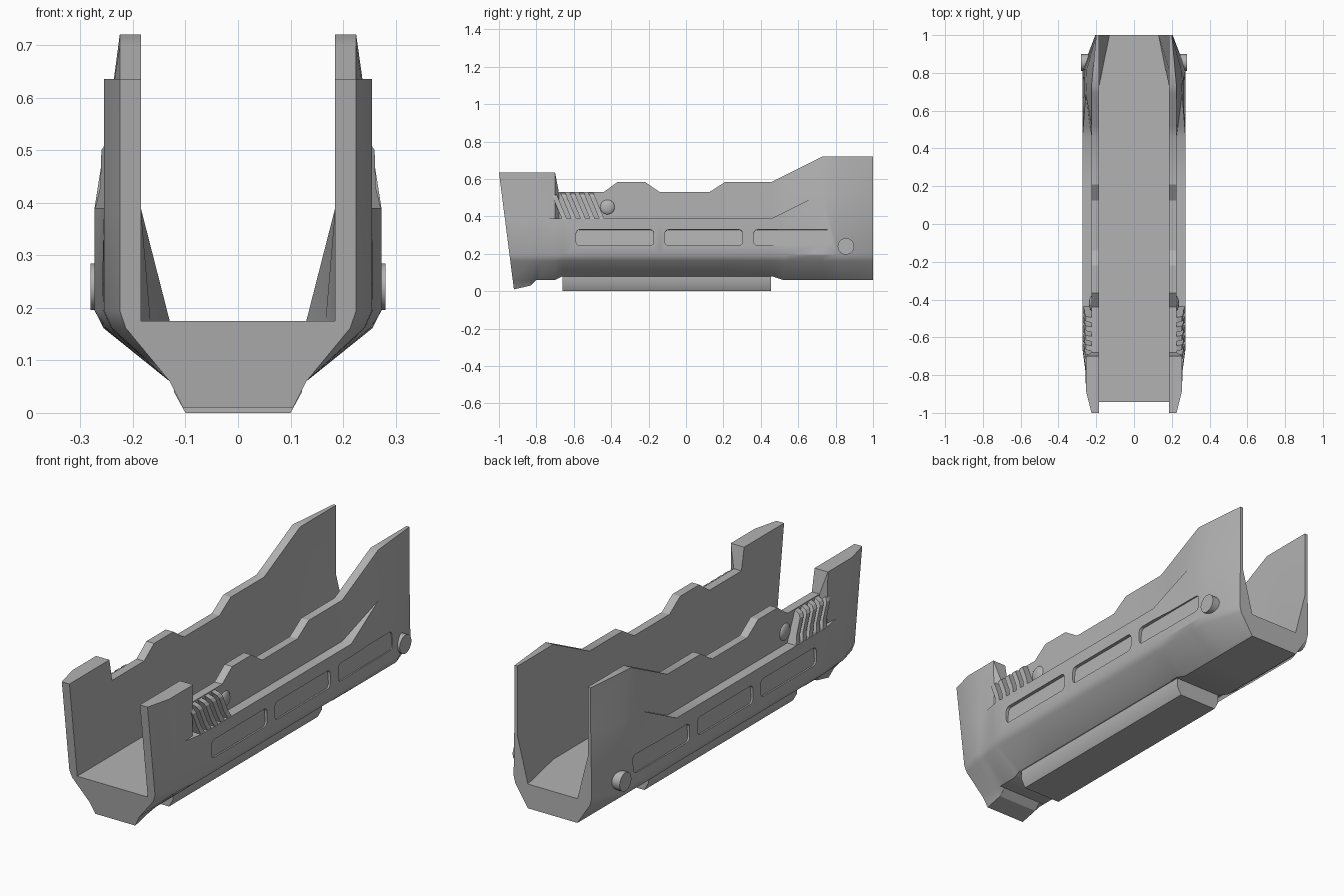
import bpy, bmesh, math
from mathutils import Matrix, Vector

if "Cube" in bpy.data.objects:
    bpy.data.objects.remove(bpy.data.objects["Cube"])

grey = bpy.data.materials.new("matte_grey")
grey.use_nodes = True
grey.diffuse_color = (0.45, 0.45, 0.45, 1)
grey.node_tree.nodes["Principled BSDF"].inputs["Base Color"].default_value = (0.45, 0.45, 0.45, 1)


def finish(bm, name, smooth=30):
    bmesh.ops.remove_doubles(bm, verts=bm.verts, dist=0.0003)
    bmesh.ops.recalc_face_normals(bm, faces=bm.faces)
    me = bpy.data.meshes.new(name)
    bm.to_mesh(me)
    bm.free()
    me.materials.append(grey)
    ob = bpy.data.objects.new(name, me)
    bpy.context.collection.objects.link(ob)
    if smooth:
        shade(ob, smooth)
    return ob


def shade(ob, angle):
    bpy.ops.object.select_all(action='DESELECT')
    ob.select_set(True)
    bpy.context.view_layer.objects.active = ob
    bpy.ops.object.shade_smooth_by_angle(angle=math.radians(angle))


def loft(bm, rings):
    rows = [[bm.verts.new(p) for p in r] for r in rings]
    n = len(rows[0])
    for a, b in zip(rows, rows[1:]):
        for i in range(n):
            j = (i + 1) % n
            bm.faces.new((a[i], a[j], b[j], b[i]))
    bm.faces.new(rows[0])
    bm.faces.new(rows[-1][::-1])


def at(keys, y):
    """Piecewise linear value of a (y, value) track."""
    if y <= keys[0][0]:
        return keys[0][1]
    for (a, u), (b, v) in zip(keys, keys[1:]):
        if y <= b:
            return u + (v - u) * (y - a) / (b - a)
    return keys[-1][1]


# Tracks along the length of the shell
TOP = [(-1, .635), (-.7, .635), (-.68, .53), (-.44, .53), (-.365, .585), (-.22, .585),
       (-.14, .53), (.125, .53), (.21, .585), (.46, .585), (.73, .72), (1, .72)]
BOTTOM = [(-1, .01), (-.88, .03), (-.8, .06), (-.7, .06), (-.66, .08), (.46, .08), (.52, .06)]
SIDE = [(-1, .225), (-.88, .255), (-.78, .257), (-.66, .273), (.82, .273), (1, .205)]
LEDGE_OUT = [(-1, .225), (-.88, .255), (-.76, .255), (-.66, .273), (.46, .273),
             (.69, .255), (.82, .25), (1, .2)]
LEDGE_IN = [(-1, .225), (-.88, .255), (-.76, .255), (-.7, .25), (-.68, .225),
            (.46, .225), (.69, .255), (.82, .25), (1, .2)]
LEDGE_Z = [(.46, .39), (.69, .505)]
RIM = [(-1, .225), (-.88, .255), (-.7, .255), (-.68, .225), (.73, .225), (1, .2)]
FLOOR = [(.73, .185), (1, .13)]
LEAN = [(-1, .128), (-.88, .08), (-.8, 0)]


def section(y):
    zb, zl, top, side = at(BOTTOM, y), at(LEDGE_Z, y), at(TOP, y), at(SIDE, y)
    low = Vector((.13, max(zb, .06)))
    corner = Vector((side, .175))
    half = [(.105, zb), low, corner.lerp(low, .12), (side, .195),
            (at(LEDGE_OUT, y), zl), (at(LEDGE_IN, y), zl), (at(RIM, y), top),
            (.185, top), (.185, .39), (at(FLOOR, y), .175)]
    outline = [(p[0], p[1]) for p in half] + [(-p[0], p[1]) for p in reversed(half)]
    return [(x, y + at(LEAN, y) * (.635 - z), z) for x, z in outline]


# Open-topped channel shell
stations = sorted({k[0] for t in (TOP, BOTTOM, SIDE, LEDGE_OUT, LEDGE_IN, RIM) for k in t})
bm = bmesh.new()
loft(bm, [section(y) for y in stations])
shell = finish(bm, "channel_shell", 0)

# Shallow rounded side recesses
bm = bmesh.new()
for s in (1, -1):
    for y in (-.38, .095, .57):
        m = (Matrix.Translation((s * .311, y, .29)) @ Matrix.Rotation(-s * .08, 4, 'Y')
             @ Matrix.Diagonal((.1, .415, .085, 1)))
        new = bmesh.ops.create_cube(bm, size=1, matrix=m)["verts"]
        edges = [e for e in {e for v in new for e in v.link_edges}
                 if abs(e.verts[0].co.x - e.verts[1].co.x) > .05]
        bmesh.ops.bevel(bm, geom=edges, offset=.02, segments=4, profile=.5, affect='EDGES')
cutter = finish(bm, "recess_cutter", 0)
cutter.hide_render = True
mod = shell.modifiers.new("recesses", 'BOOLEAN')
mod.operation, mod.solver, mod.object = 'DIFFERENCE', 'EXACT', cutter
bpy.ops.object.select_all(action='DESELECT')
shell.select_set(True)
bpy.context.view_layer.objects.active = shell
bpy.ops.object.modifier_apply(modifier=mod.name)
bpy.data.objects.remove(cutter)
shade(shell, 30)

# Bottom rail pad with chamfered sides
bm = bmesh.new()
pad = [(.1, 0), (.122, .04), (.122, .09)]
pad = pad + [(-x, z) for x, z in reversed(pad)]
loft(bm, [[(x, y, z) for x, z in pad] for y in (-.66, .455)])
finish(bm, "bottom_pad")

RIB = [(.215, .385), (.273, .385), (.262, .43), (.26, .5), (.25, .515), (.215, .53)]
for s, label in ((1, "left"), (-1, "right")):
    # Slanted grip ribs above the ledge
    bm = bmesh.new()
    for i in range(5):
        y0 = -.665 + i * .05
        loft(bm, [[(s * x, y - (z - .39) * .42, z) for x, z in RIB] for y in (y0, y0 + .027)])
    finish(bm, label + "_grip_ribs")

    # Low round boss behind the ribs
    bm = bmesh.new()
    bmesh.ops.create_uvsphere(bm, u_segments=20, v_segments=10, radius=1,
                              matrix=Matrix.Translation((s * .222, -.42, .45))
                              @ Matrix.Diagonal((.016, .04, .04, 1)))
    finish(bm, label + "_boss")

    # Cross pin end
    bm = bmesh.new()
    bmesh.ops.create_cone(bm, cap_ends=True, segments=24, radius1=.044, radius2=.044, depth=.08,
                          matrix=Matrix.Translation((s * .241, .855, .24))
                          @ Matrix.Rotation(math.pi / 2, 4, 'Y'))
    finish(bm, label + "_pin")
